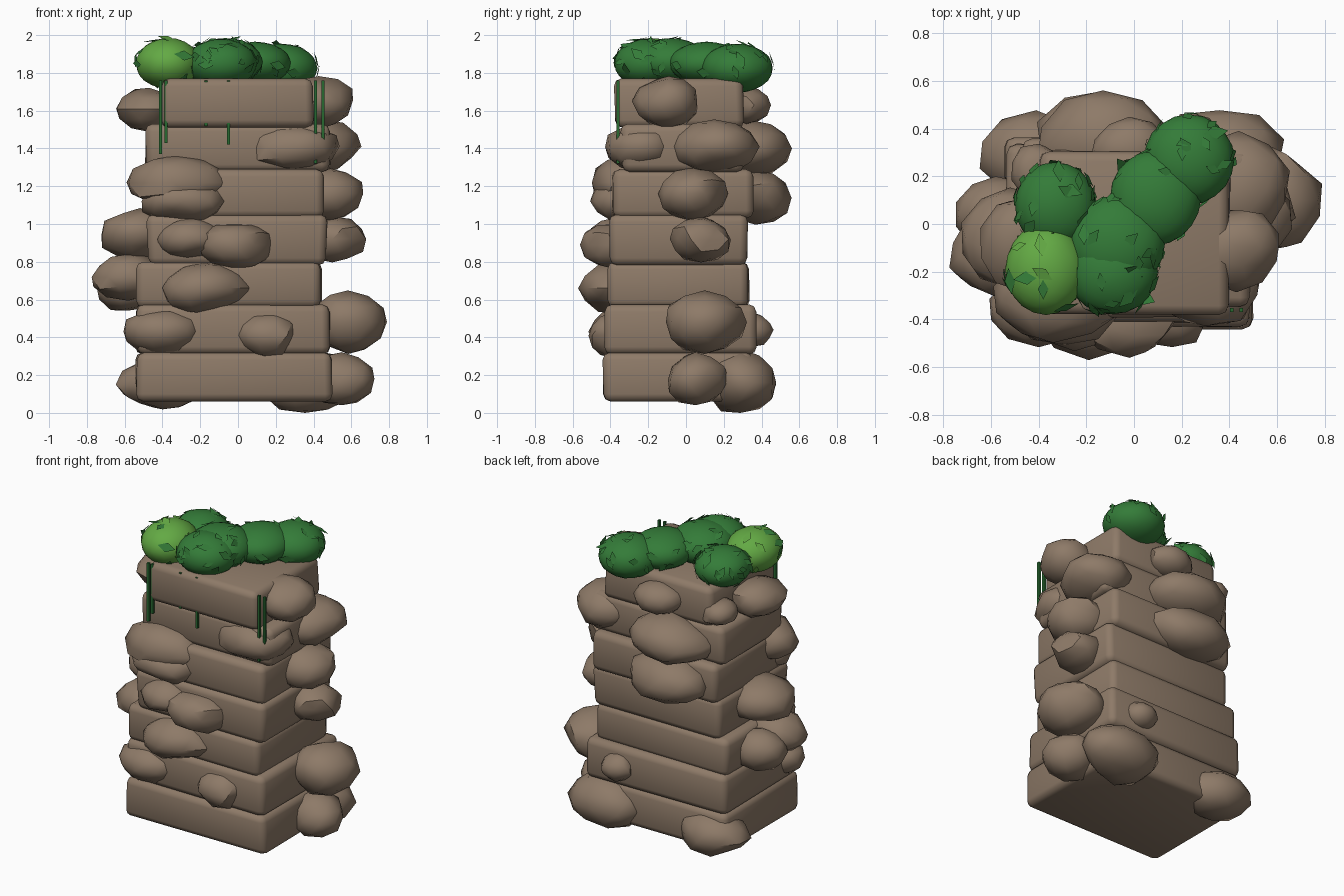
import bpy, bmesh, math, random
from mathutils import Vector, Matrix

if "Cube" in bpy.data.objects:
    bpy.data.objects.remove(bpy.data.objects["Cube"])

random.seed(11)


def material(name, rgb):
    m = bpy.data.materials.new(name)
    m.diffuse_color = (*rgb, 1)
    m.use_nodes = True
    m.node_tree.nodes["Principled BSDF"].inputs["Base Color"].default_value = m.diffuse_color
    return m


STONE = material("brown stone", (0.27, 0.195, 0.138))
GREEN = material("leaf green", (0.034, 0.2, 0.04))
LIGHT = material("light leaf green", (0.125, 0.40, 0.058))
DARK = material("dark vine green", (0.02, 0.14, 0.03))


def finish(bm, name, mat, angle=30):
    bmesh.ops.recalc_face_normals(bm, faces=bm.faces)
    me = bpy.data.meshes.new(name)
    bm.to_mesh(me)
    bm.free()
    for p in me.polygons:
        p.use_smooth = True
    me.set_sharp_from_angle(angle=math.radians(angle))
    me.materials.append(mat)
    ob = bpy.data.objects.new(name, me)
    bpy.context.collection.objects.link(ob)
    return ob


def box(name, x0, x1, y0, y1, z0, z1, mat, bevel=0.0, jitter=0.0):
    bm = bmesh.new()
    bmesh.ops.create_cube(bm, size=1)
    for v in bm.verts:
        v.co = Vector(((x0 + x1) / 2 + v.co.x * (x1 - x0),
                       (y0 + y1) / 2 + v.co.y * (y1 - y0),
                       (z0 + z1) / 2 + v.co.z * (z1 - z0)))
        v.co.x += random.uniform(-jitter, jitter)
        v.co.y += random.uniform(-jitter, jitter)
    if bevel:
        bmesh.ops.bevel(bm, geom=bm.edges[:], offset=bevel, segments=2,
                        profile=0.5, affect='EDGES')
    return finish(bm, name, mat, 50 if bevel else 30)


def rock(name, cx, cy, cz, rx, ry, rz):
    """Faceted boulder: ellipsoid flattened against random planes."""
    bm = bmesh.new()
    bmesh.ops.create_icosphere(bm, subdivisions=2, radius=1)
    planes = []
    for _ in range(6):
        n = Vector([random.gauss(0, 1) for _ in range(3)]).normalized()
        planes.append((n, random.uniform(0.8, 0.93)))
    for v in bm.verts:
        v.co *= random.uniform(0.97, 1.06)
        for n, d in planes:
            over = v.co.dot(n) - d
            if over > 0:
                v.co -= n * over
    for v in bm.verts:
        v.co = Vector((cx + v.co.x * rx, cy + v.co.y * ry,
                       max(0, cz + v.co.z * rz)))
    finish(bm, name, STONE, 40)


# stacked stone slabs: x0, x1, y0, y1, z0, z1
SLABS = [
    (-0.54, 0.50, -0.44, 0.36, 0.06, 0.32),
    (-0.54, 0.49, -0.43, 0.37, 0.31, 0.575),
    (-0.54, 0.44, -0.41, 0.33, 0.555, 0.80),
    (-0.48, 0.47, -0.405, 0.325, 0.78, 1.05),
    (-0.47, 0.46, -0.39, 0.36, 1.03, 1.29),
    (-0.49, 0.49, -0.345, 0.31, 1.275, 1.53),
    (-0.40, 0.40, -0.378, 0.305, 1.51, 1.77),
]
for i, s in enumerate(SLABS):
    box(f"slab_{i + 1}", *s, STONE, 0.04, 0.008)

# boulders bulging from each side: centre, radii
FRONT = [
    (0.16, -0.38, 0.41, .17, .14, .115), (-0.40, -0.36, 0.43, .22, .15, .12),
    (-0.19, -0.36, 0.66, .25, .20, .14), (-0.25, -0.37, 0.92, .18, .16, .11),
    (-0.02, -0.38, 0.89, .23, .18, .125), (-0.33, -0.32, 1.22, .27, .19, .14),
    (-0.29, -0.34, 1.12, .23, .17, .12), (0.29, -0.24, 1.41, .26, .20, .135),
]
RIGHT = [
    (0.55, 0.05, 0.18, .18, .17, .14), (0.58, 0.10, 0.48, .21, .22, .165),
    (0.50, 0.08, 0.92, .18, .17, .12), (0.47, 0.04, 1.16, .21, .19, .14),
    (0.44, 0.15, 1.41, .22, .23, .145), (0.43, -0.10, 1.65, .19, .18, .14),
]
BACK = [
    (0.36, 0.29, 0.16, .27, .20, .17), (-0.41, 0.29, 0.15, .24, .18, .14),
    (0.25, 0.36, 0.44, .11, .10, .09), (-0.12, 0.36, 1.14, .29, .21, .15),
    (-0.13, 0.34, 1.40, .28, .22, .15), (-0.02, 0.32, 1.63, .16, .13, .10),
    (-0.40, 0.22, 1.60, .12, .12, .08),
]
LEFT = [
    (-0.58, -0.13, 0.72, .21, .18, .12), (-0.58, 0.04, 0.66, .17, .16, .13),
    (-0.52, -0.06, 0.94, .21, .21, .14), (-0.47, -0.08, 1.61, .18, .20, .12),
]
for side, rocks in (("front", FRONT), ("right", RIGHT), ("back", BACK), ("left", LEFT)):
    for i, r in enumerate(rocks):
        rock(f"{side}_rock_{i + 1}", *r)


# leafy clumps on top, with loose diamond leaves on their surface
def clump(name, cx, cy, cz, rx, ry, rz, mat):
    bm = bmesh.new()
    bmesh.ops.create_icosphere(bm, subdivisions=3, radius=1)
    for v in bm.verts:
        v.co = Vector((cx, cy, cz)) + v.co * random.uniform(0.99, 1.01) * Vector((rx, ry, rz))
    finish(bm, name, mat, 60)


def leaves(name, cx, cy, cz, rx, ry, rz, mat, count):
    c, r = Vector((cx, cy, cz)), Vector((rx, ry, rz))
    bm = bmesh.new()
    for _ in range(count):
        d = Vector((random.gauss(0, 1), random.gauss(0, 1),
                    random.gauss(0.4, 0.8))).normalized()
        n = Vector((d.x / rx, d.y / ry, d.z / rz)).normalized()
        n = (n + Vector([random.uniform(-.3, .3) for _ in range(3)])).normalized()
        rot = n.to_track_quat('Z', 'Y').to_matrix() @ Matrix.Rotation(
            random.uniform(0, math.tau), 3, 'Z')
        s = random.uniform(0.7, 1.15)
        vs = []
        for x, y in ((0.05, 0), (0, 0.026), (-0.05, 0), (0, -0.026)):
            p = c + d * r * 1.03 + rot @ Vector((x * s, y * s, 0))
            p.z = min(p.z, 2.0)
            vs.append(bm.verts.new(p))
        bm.faces.new(vs)
    finish(bm, name, mat)


CLUMPS = {
    "light": ((-0.37, -0.19, 1.85, .17, .19, .135), LIGHT, 6),
    "middle": ((-0.07, -0.08, 1.86, .20, .20, .125), GREEN, 26),
    "back_left": ((-0.33, 0.08, 1.83, .17, .18, .12), GREEN, 30),
    "centre": ((0.09, 0.11, 1.85, .19, .20, .115), GREEN, 14),
    "back_right": ((0.23, 0.27, 1.825, .19, .19, .13), GREEN, 20),
    "front": ((-0.09, -0.20, 1.85, .19, .18, .13), GREEN, 26),
}
for name, (shape, mat, count) in CLUMPS.items():
    clump(name + "_clump", *shape, mat)
    leaves(name + "_leaves", *shape, mat, count)
# green leaves strewn over the light clump
leaves("strewn_leaves", *CLUMPS["light"][0], GREEN, 12)

# thin vines hanging down the front: x, bottom z
for i, (x, z) in enumerate([(-0.41, 1.37), (-0.38, 1.43), (-0.17, 1.52),
                            (-0.05, 1.42), (0.41, 1.32), (0.45, 1.38)]):
    box(f"vine_{i + 1}", x - .008, x + .008, -.369, -.353, z, 1.76, DARK)
